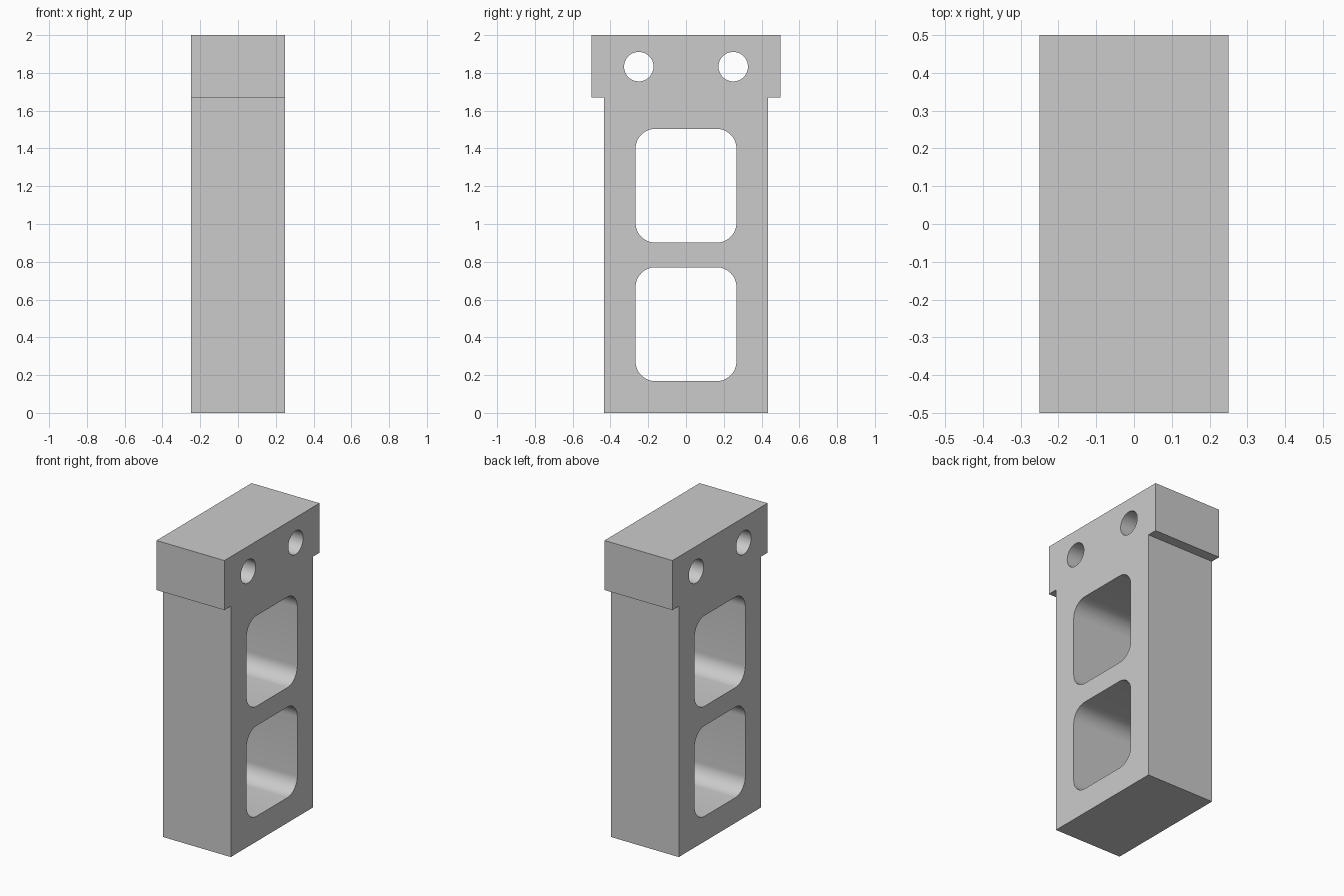
import bpy, bmesh, math

cube = bpy.data.objects.get("Cube")
if cube:
    bpy.data.objects.remove(cube, do_unlink=True)

HALF_WIDTH = 0.25

# One plain grey for the whole block
grey = bpy.data.materials.new("light grey")
grey.use_nodes = True
colour = (0.6, 0.6, 0.6, 1)
grey.diffuse_color = colour
grey.node_tree.nodes["Principled BSDF"].inputs["Base Color"].default_value = colour


def arc(cy, cz, radius, start, sweep, steps):
    """Points along an arc in the side plane, angles in degrees."""
    angles = [math.radians(start + sweep * i / steps) for i in range(steps + 1)]
    return [(cy + radius * math.cos(a), cz + radius * math.sin(a)) for a in angles]


def rounded_window(half, bottom, top, radius):
    """Rectangle with four rounded corners, centred on y = 0."""
    y, low, high = half - radius, bottom + radius, top - radius
    corners = [(y, high), (-y, high), (-y, low), (y, low)]
    return [p for i, (cy, cz) in enumerate(corners)
            for p in arc(cy, cz, radius, 90 * i, 90, 12)]


# Side profile: narrow body with a wider head
half_outline = [(0.433, 0), (0.433, 1.67), (0.5, 1.67), (0.5, 2)]
outline = half_outline + [(-y, z) for y, z in reversed(half_outline)]

# Openings: two rounded windows and two round holes
openings = [rounded_window(0.267, low, low + 0.603, 0.105) for low in (0.168, 0.901)]
openings += [arc(side * 0.25, 1.833, 0.078, 0, 360, 48)[:-1] for side in (-1, 1)]

# Fill the profile around the openings and extrude it across the width
bm = bmesh.new()
edges = []
for loop in [outline] + openings:
    verts = [bm.verts.new((-HALF_WIDTH, y, z)) for y, z in loop]
    edges += [bm.edges.new((v, verts[i - 1])) for i, v in enumerate(verts)]
bmesh.ops.triangle_fill(bm, edges=edges, use_beauty=True, normal=(-1, 0, 0))
result = bmesh.ops.extrude_face_region(bm, geom=bm.faces[:], use_keep_orig=True)
moved = [g for g in result["geom"] if isinstance(g, bmesh.types.BMVert)]
bmesh.ops.translate(bm, verts=moved, vec=(2 * HALF_WIDTH, 0, 0))
bmesh.ops.recalc_face_normals(bm, faces=bm.faces[:])

mesh = bpy.data.meshes.new("block")
bm.to_mesh(mesh)
bm.free()
mesh.materials.append(grey)
block = bpy.data.objects.new("block", mesh)
bpy.context.collection.objects.link(block)

# Smooth the curved walls, keep the rims sharp
bpy.ops.object.select_all(action="DESELECT")
block.select_set(True)
bpy.context.view_layer.objects.active = block
bpy.ops.object.shade_smooth_by_angle(angle=math.radians(30))
